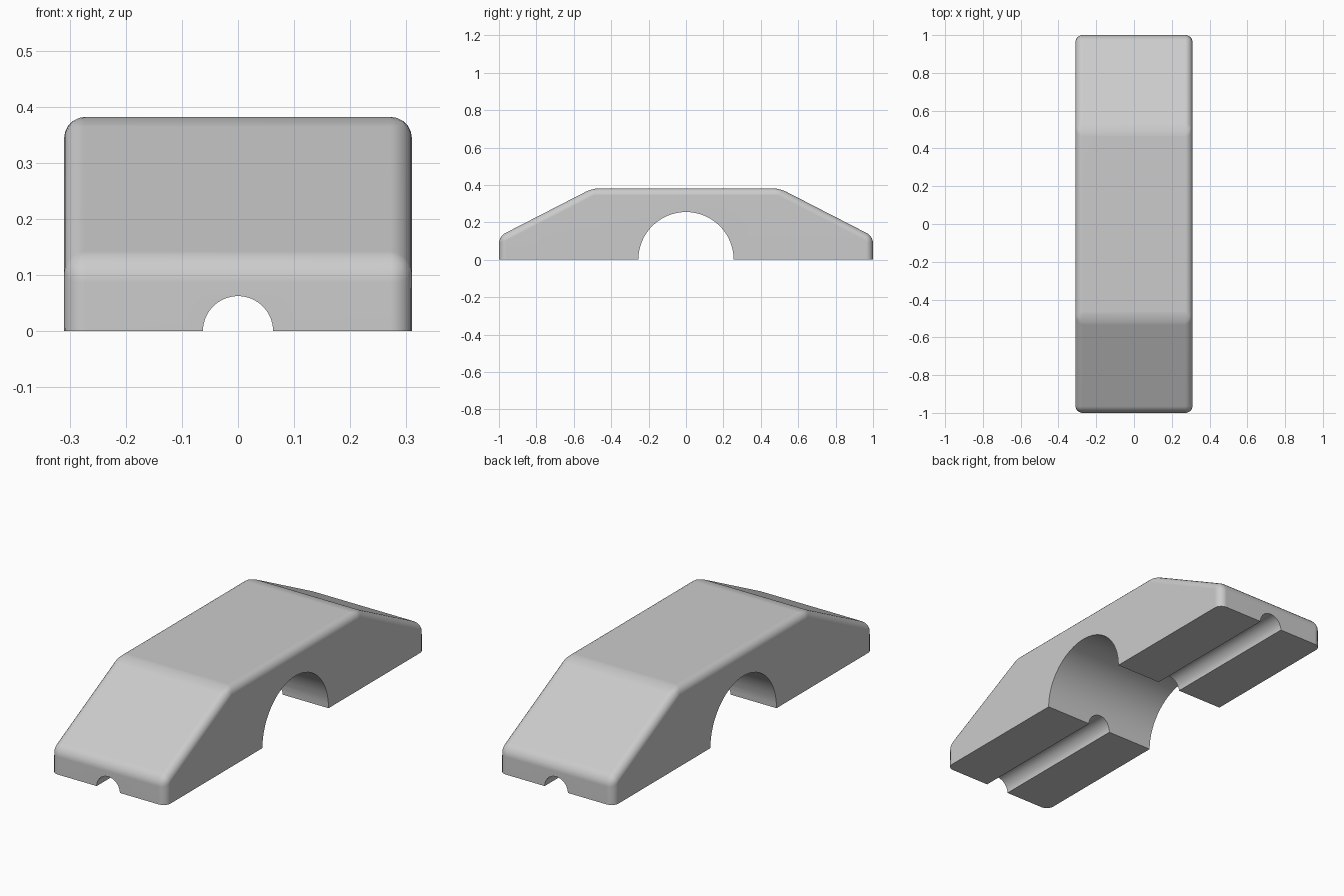
import bpy, bmesh, math

cube = bpy.data.objects.get("Cube")
if cube:
    bpy.data.objects.remove(cube, do_unlink=True)

HALF_W, HEIGHT = 0.31, 0.382

grey = bpy.data.materials.new("light grey")
grey.use_nodes = True
grey.diffuse_color = (0.6, 0.6, 0.6, 1)
grey.node_tree.nodes["Principled BSDF"].inputs["Base Color"].default_value = (0.6, 0.6, 0.6, 1)

# Body: side profile extruded across the width
half = [(1, 0), (1, 0.125), (0.5, HEIGHT)]
profile = half + [(-y, z) for y, z in reversed(half)]
bm = bmesh.new()
face = bm.faces.new([bm.verts.new((-HALF_W, y, z)) for y, z in profile])
ext = bmesh.ops.extrude_face_region(bm, geom=[face])
moved = [v for v in ext["geom"] if isinstance(v, bmesh.types.BMVert)]
bmesh.ops.translate(bm, verts=moved, vec=(2 * HALF_W, 0, 0))
bmesh.ops.recalc_face_normals(bm, faces=bm.faces)

# Round every edge except those around the flat base
upper = [e for e in bm.edges if max(v.co.z for v in e.verts) > 0.01]
bmesh.ops.bevel(bm, geom=upper, offset=0.038, offset_type="OFFSET", segments=5,
                profile=0.5, affect="EDGES", clamp_overlap=True)
mesh = bpy.data.meshes.new("clamp_body")
bm.to_mesh(mesh)
bm.free()
mesh.materials.append(grey)
body = bpy.data.objects.new("clamp_body", mesh)
bpy.context.collection.objects.link(body)


def cut_channel(name, radius, length, rotation):
    """Cut a half-round channel through the base."""
    bpy.ops.mesh.primitive_cylinder_add(vertices=64, radius=radius, depth=length, rotation=rotation)
    cutter = bpy.context.object
    cutter.name = name
    cutter.hide_render = True
    cutter.data.materials.append(grey)
    mod = body.modifiers.new(name, "BOOLEAN")
    mod.operation, mod.solver, mod.object = "DIFFERENCE", "EXACT", cutter
    bpy.ops.object.select_all(action="DESELECT")
    body.select_set(True)
    bpy.context.view_layer.objects.active = body
    bpy.ops.object.modifier_apply(modifier=mod.name)
    bpy.data.objects.remove(cutter, do_unlink=True)


# Wide arch across the body and narrow groove along it
cut_channel("arch_cutter", 0.255, 1, (0, math.pi / 2, 0))
cut_channel("groove_cutter", 0.0625, 3, (math.pi / 2, 0, 0))

# Smooth rounded edges, keep the cut edges crisp and the large faces flat
bpy.ops.object.shade_smooth_by_angle(angle=math.radians(30))
weighted = body.modifiers.new("flat_face_normals", "WEIGHTED_NORMAL")
weighted.keep_sharp = True
